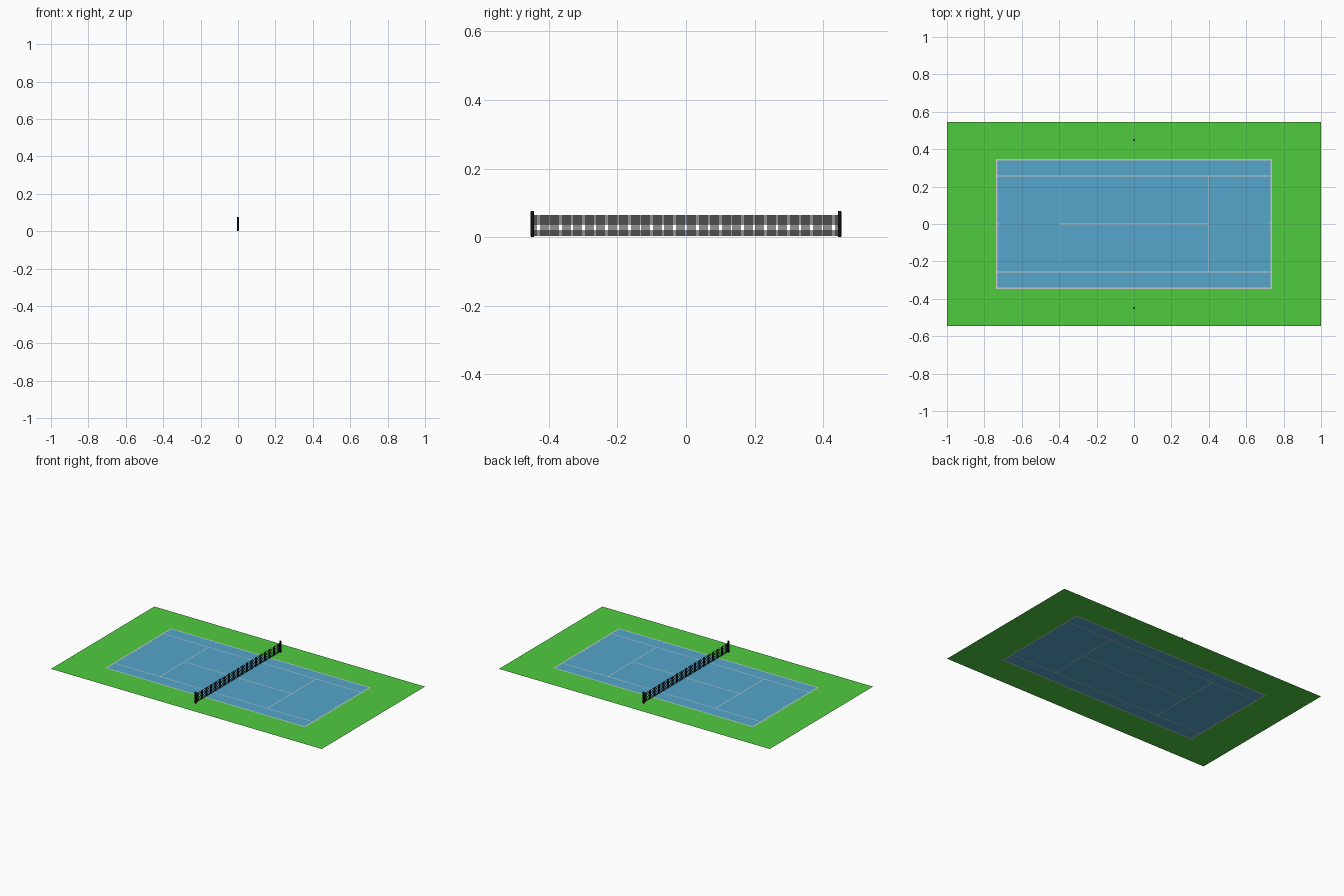
import bpy, bmesh

if "Cube" in bpy.data.objects:
    bpy.data.objects.remove(bpy.data.objects["Cube"])

def material(name, rgb):
    m = bpy.data.materials.new(name)
    m.diffuse_color = (*rgb, 1)
    m.use_nodes = True
    m.node_tree.nodes["Principled BSDF"].inputs["Base Color"].default_value = m.diffuse_color
    return m

GREEN = material("green", (0.08, 0.60, 0.05))
BLUE = material("blue", (0.09, 0.38, 0.60))
WHITE = material("line_white", (0.60, 0.60, 0.60))
BLACK = material("black", (0.006, 0.006, 0.01))
NET = material("net_black", (0.01, 0.01, 0.01))

def finish(bm, name, mat):
    bmesh.ops.remove_doubles(bm, verts=bm.verts, dist=1e-6)
    me = bpy.data.meshes.new(name)
    bm.to_mesh(me)
    bm.free()
    me.materials.append(mat)
    ob = bpy.data.objects.new(name, me)
    bpy.context.collection.objects.link(ob)
    return ob

# Court dimensions
GX, GY = 1.0, 0.545
CX, CY = 0.738, 0.347
SX, SY = 0.397, 0.257
W, B = 0.005, 0.008

# Painted lines as rectangles: x0, x1, y0, y1
lines = [(-SX, SX, -W / 2, W / 2)]
for s in (-1, 1):
    def span(a, b):
        return tuple(sorted((s * a, s * b)))
    lines += [
        (*span(CX - B, CX), -CY, CY),                      # baseline
        (*span(SX - W / 2, SX + W / 2), -SY, SY),          # service line
        (-CX, CX, *span(CY - B, CY)),                      # doubles sideline
        (-CX, CX, *span(SY - W / 2, SY + W / 2)),          # singles sideline
        (*span(CX - B - 0.012, CX - B), -W / 2, W / 2),    # centre mark
    ]

# Flat one-layer floor, every cell belongs to surround, court or lines
def inside(x, y, r):
    return r[0] < x < r[1] and r[2] < y < r[3]

xs = sorted({-GX, GX, *(round(v, 5) for r in lines for v in r[:2])})
ys = sorted({-GY, GY, *(round(v, 5) for r in lines for v in r[2:])})
floor = {k: bmesh.new() for k in ("surround", "court", "court_lines")}
for x0, x1 in zip(xs, xs[1:]):
    for y0, y1 in zip(ys, ys[1:]):
        x, y = (x0 + x1) / 2, (y0 + y1) / 2
        key = "surround"
        if abs(x) < CX and abs(y) < CY:
            key = "court_lines" if any(inside(x, y, r) for r in lines) else "court"
        bm = floor[key]
        bm.faces.new([bm.verts.new(p) for p in
                      ((x0, y0, 0), (x1, y0, 0), (x1, y1, 0), (x0, y1, 0))])
for key, mat in (("surround", GREEN), ("court", BLUE), ("court_lines", WHITE)):
    finish(floor[key], key, mat)

# Net of fine flat strands
NY, Z0, Z1 = 0.447, 0.004, 0.064
T = 0.0011
bm = bmesh.new()

def strand(y0, y1, z0, z1):
    bm.faces.new([bm.verts.new(p) for p in
                  ((0, y0, z0), (0, y1, z0), (0, y1, z1), (0, y0, z1))])

cols, rows = 320, 21
for i in range(cols + 1):
    y = -NY + 2 * NY * i / cols
    strand(y - T / 2, y + T / 2, Z0, Z1)
for j in range(rows + 1):
    z = Z0 + (Z1 - Z0) * j / rows
    strand(-NY, NY, z - T / 2, z + T / 2)
finish(bm, "net", NET)

# Net posts with a slightly rounded top
for name, s in (("net_post_left", -1), ("net_post_right", 1)):
    bpy.ops.mesh.primitive_cylinder_add(vertices=16, radius=0.005, depth=0.077,
                                        location=(0, s * 0.448, 0.0385))
    post = bpy.context.object
    post.name = name
    post.data.materials.append(BLACK)
    bev = post.modifiers.new("round_top", 'BEVEL')
    bev.width, bev.segments = 0.002, 2
    bev.limit_method = 'ANGLE'
    bpy.ops.object.shade_smooth_by_angle()
